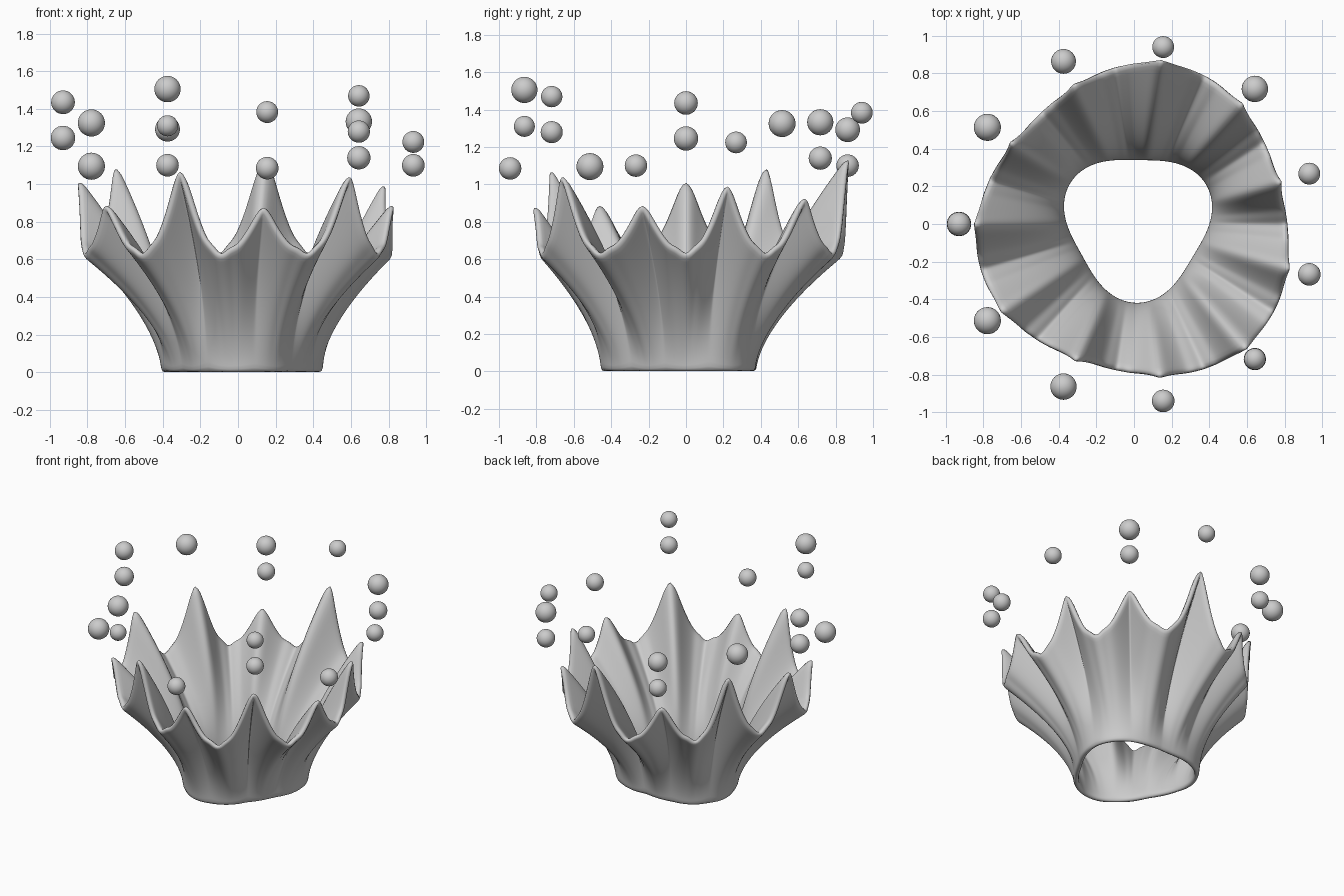
import bpy, bmesh, math

if "Cube" in bpy.data.objects:
    bpy.data.objects.remove(bpy.data.objects["Cube"])

CX, N, STEP = 0.02, 11, 2 * math.pi / 11
COLS, ROWS = N * 20, 18

water = bpy.data.materials.new("water grey")
water.diffuse_color = (0.6, 0.6, 0.6, 1)
water.use_nodes = True
water.node_tree.nodes["Principled BSDF"].inputs["Base Color"].default_value = water.diffuse_color

# Per spike, clockwise from -x: tip height, then drops as (z, radius)
SPIKES = [
    (1.01, [(1.245, .065), (1.435, .063)]),
    (1.085, [(1.325, .072)]),
    (0.885, [(1.10, .06), (1.292, .066)]),
    (1.135, [(1.383, .058)]),
    (0.92, [(1.14, .062), (1.332, .07)]),
    (0.99, [(1.224, .058)]),
    (0.88, [(1.10, .06)]),
    (1.04, [(1.279, .059), (1.469, .057)]),
    (0.87, [(1.085, .06)]),
    (1.07, [(1.31, .056), (1.505, .07)]),
    (0.88, [(1.095, .072)]),
]


def spread(k):
    """0 at a spike, 1 midway between two, softened at the tip."""
    t = abs(k - round(k)) * 2
    return math.sqrt(t * t + 0.004)


def rim(k):
    """Rim height at column position k (in spikes): sharp tips, rounded valleys."""
    t = spread(k)
    f = max(0.0, 1 - t) ** 1.9 / 0.884
    bump = 0.018 * math.exp(-((t - 0.78) / 0.12) ** 2)
    return 0.627 + (SPIKES[round(k) % N][0] - 0.613) * f + bump


def radius(a, v, t):
    """Three-lobed foot flaring to a three-lobed rim turned by 45 degrees."""
    foot = 0.395 + 0.04 * math.cos(3 * (a - math.radians(29)))
    top = 0.825 + 0.045 * math.cos(3 * (a - math.radians(75)))
    tip = 0.014 * math.exp(-(t / 0.22) ** 2) * v ** 3
    return foot + (top - foot) * v ** 1.65 + tip


def finish(ob):
    ob.data.materials.append(water)
    for p in ob.data.polygons:
        p.use_smooth = True


# Crown-shaped sheet of liquid
bm = bmesh.new()
grid = []
for c in range(COLS):
    k = c * N / COLS
    a = math.pi - k * STEP
    h = rim(k)
    col = []
    for r in range(ROWS + 1):
        v = r / ROWS
        R = radius(a, v, spread(k))
        col.append(bm.verts.new((CX + R * math.cos(a), R * math.sin(a), v * h)))
    grid.append(col)
for c in range(COLS):
    A, B = grid[c], grid[(c + 1) % COLS]
    for r in range(ROWS):
        bm.faces.new((A[r], A[r + 1], B[r + 1], B[r]))
me = bpy.data.meshes.new("splash_crown")
bm.to_mesh(me)
bm.free()
crown = bpy.data.objects.new("splash_crown", me)
bpy.context.collection.objects.link(crown)
finish(crown)
sol = crown.modifiers.new("thickness", 'SOLIDIFY')
sol.thickness, sol.offset = 0.037, 0
sub = crown.modifiers.new("smooth", 'SUBSURF')
sub.levels = sub.render_levels = 1

# Flying drops above each spike
for i, (_, drops) in enumerate(SPIKES):
    a = math.pi - i * STEP
    for z, r in drops:
        bpy.ops.mesh.primitive_uv_sphere_add(segments=32, ring_count=16, radius=r,
            location=(CX + 0.95 * math.cos(a), 0.95 * math.sin(a), z))
        drop = bpy.context.object
        drop.name = "drop"
        finish(drop)
